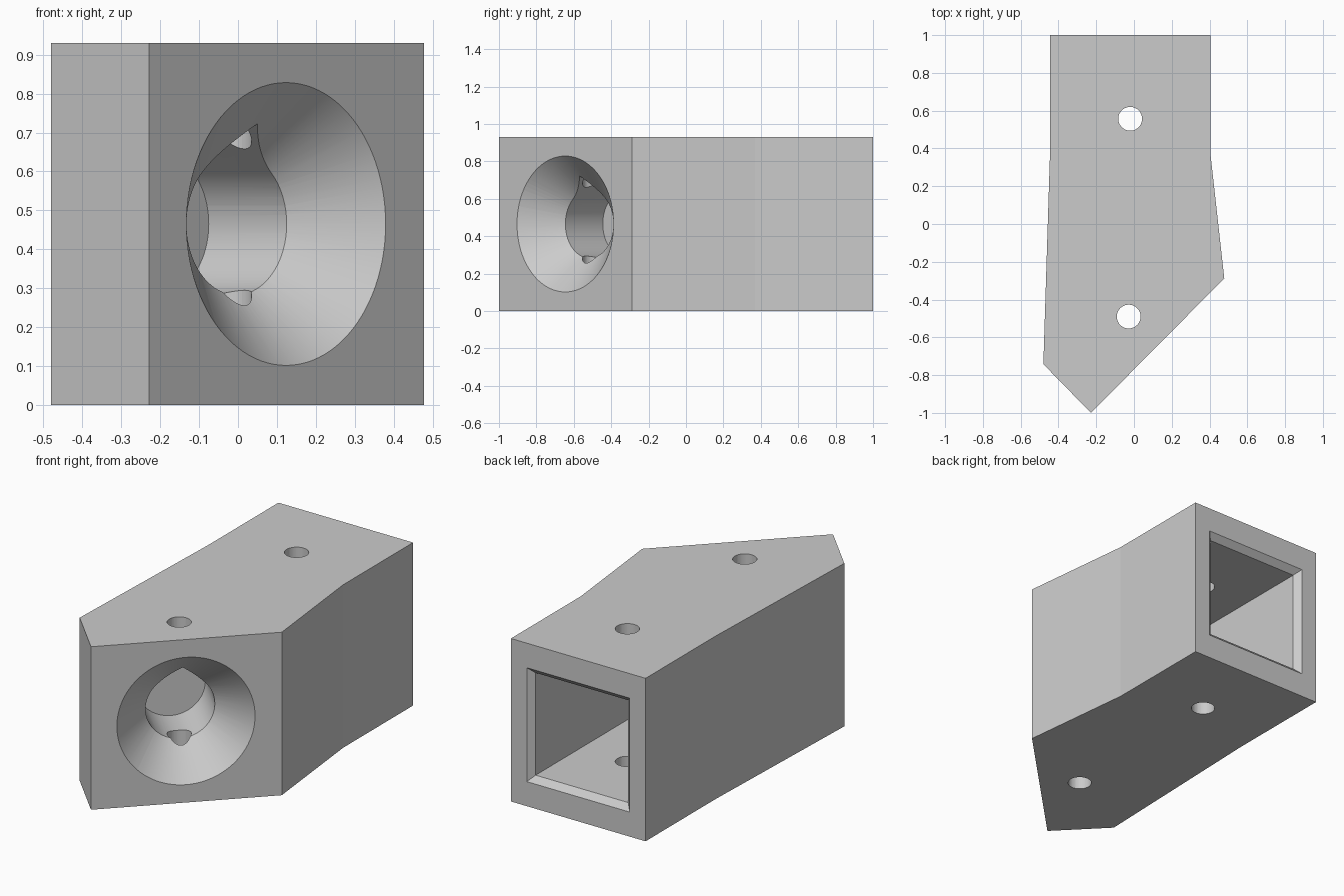
import bpy, bmesh, math
from mathutils import Matrix, Vector

old = bpy.data.objects.get("Cube")
if old:
    bpy.data.objects.remove(old, do_unlink=True)

HEIGHT = 0.93
MID = HEIGHT / 2
BACK_X = -0.02      # centre line of the square socket and rear screw hole


def frame(origin, u, v):
    """Placement whose local z points along u x v."""
    u, v = Vector(u).normalized(), Vector(v).normalized()
    rot = Matrix((u, v, u.cross(v))).transposed().to_4x4()
    return Matrix.Translation(origin) @ rot


def circle(r, n=96, start=0.0, sweep=2 * math.pi):
    return [(r * math.cos(start + sweep * i / n), r * math.sin(start + sweep * i / n))
            for i in range(n)]


def square(h):
    return [(-h, -h), (h, -h), (h, h), (-h, h)]


def loft(name, sections, place):
    """Closed solid through (profile, depth) sections."""
    bm = bmesh.new()
    rings = [[bm.verts.new(place @ Vector((x, y, d))) for x, y in prof]
             for prof, d in sections]
    n = len(rings[0])
    for a, b in zip(rings, rings[1:]):
        for i in range(n):
            j = (i + 1) % n
            bm.faces.new((a[i], a[j], b[j], b[i]))
    bm.faces.new(rings[0][::-1])
    bm.faces.new(rings[-1])
    bmesh.ops.recalc_face_normals(bm, faces=bm.faces)
    mesh = bpy.data.meshes.new(name)
    bm.to_mesh(mesh)
    bm.free()
    obj = bpy.data.objects.new(name, mesh)
    bpy.context.collection.objects.link(obj)
    return obj


# Plain grey plastic
grey = bpy.data.materials.new("light_grey")
grey.use_nodes = True
grey.diffuse_color = (0.6, 0.6, 0.6, 1)
grey.node_tree.nodes["Principled BSDF"].inputs["Base Color"].default_value = (0.6, 0.6, 0.6, 1)

# Bracket body: outline extruded upwards
outline = [(-0.445, 1), (-0.445, 0.37), (-0.48, -0.742), (-0.228, -1),
           (0.478, -0.288), (0.405, 0.37), (0.405, 1)]
body = loft("bracket_body", [(outline, 0), (outline, HEIGHT)], Matrix())
body.data.materials.append(grey)

# Countersink and teardrop bore, square to the slanted front face
slant = frame((0.125, -0.645, MID), (-1, -1, 0), (0, 0, 1))
R_OUT, R_BORE = 0.364, 0.182
cone = loft("countersink_cutter",
            [(circle(R_OUT + 0.03), -0.03), (circle(0.004), R_OUT - 0.004)], slant)
teardrop = circle(R_BORE, 72, math.radians(135), math.radians(270))
teardrop += [(R_BORE * math.sqrt(0.5),) * 2, (0, R_BORE * math.sqrt(2))]
bore = loft("bore_cutter", [(teardrop, 0.04), (teardrop, 0.465)], slant)

# Square socket with chamfered mouth in the back
back = frame((BACK_X, 1, MID), (1, 0, 0), (0, 0, 1))
socket = loft("socket_cutter",
              [(square(0.375), -0.05), (square(0.292), 0.033), (square(0.292), 0.95)], back)

# Vertical screw holes
holes = [loft("screw_hole_cutter", [(circle(0.063, 48), -0.1), (circle(0.063, 48), HEIGHT + 0.1)],
              Matrix.Translation((x, y, 0)))
         for x, y in ((BACK_X, 0.557), (-0.028, -0.49))]

# Cut everything out of the body
cutters = [cone, bore, socket] + holes
for cutter in cutters:
    cutter.hide_render = True
    mod = body.modifiers.new(cutter.name, 'BOOLEAN')
    mod.operation = 'DIFFERENCE'
    mod.solver = 'EXACT'
    mod.object = cutter

bpy.ops.object.select_all(action='DESELECT')
body.select_set(True)
bpy.context.view_layer.objects.active = body
for mod in list(body.modifiers):
    bpy.ops.object.modifier_apply(modifier=mod.name)
for cutter in cutters:
    bpy.data.objects.remove(cutter, do_unlink=True)

# Smooth bores, crisp edges and flat sides
bpy.ops.object.shade_smooth_by_angle(angle=math.radians(5))
